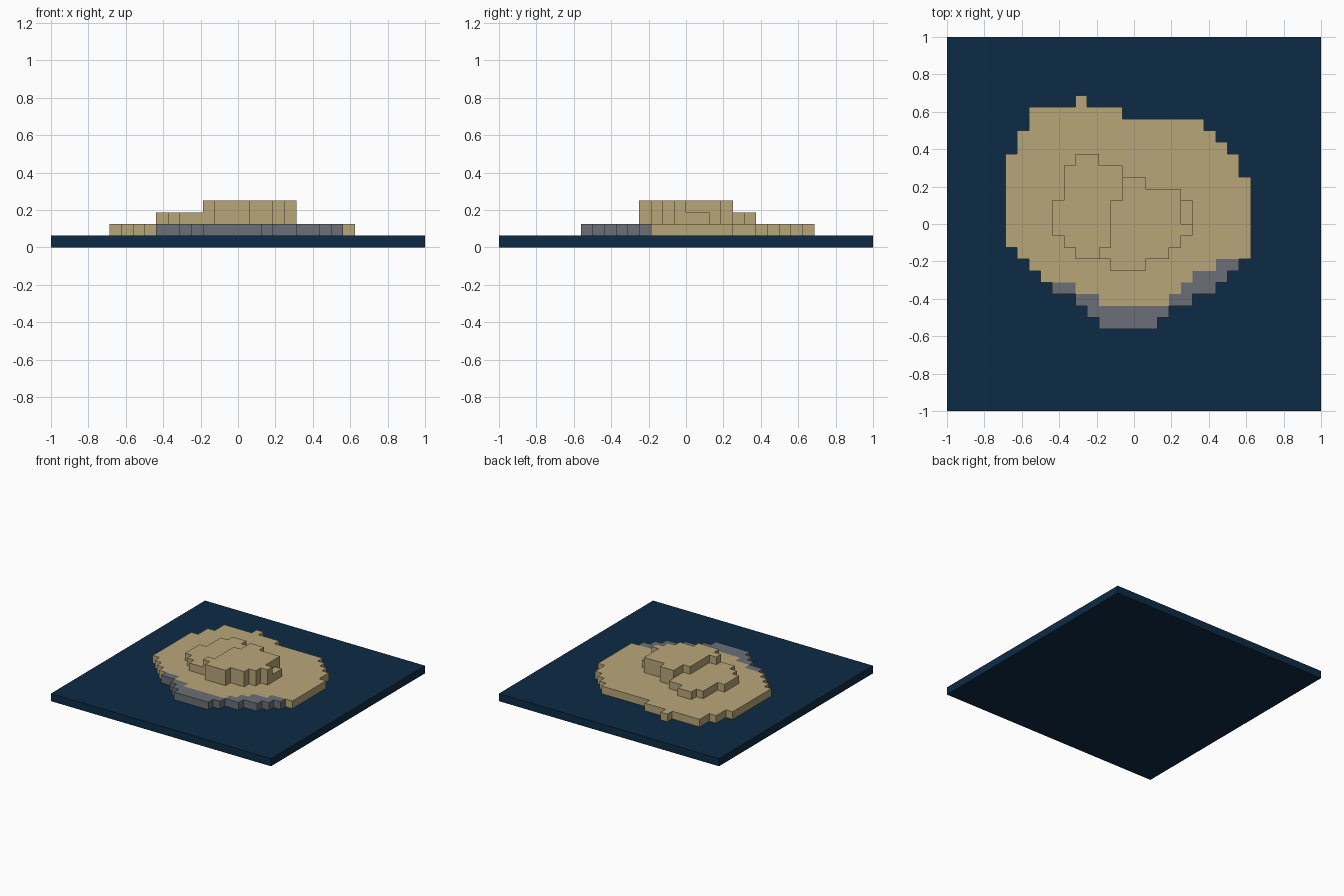
import bpy
import bmesh

CELL = 1 / 16  # grid cell size; each terrain layer is one cell thick

cube = bpy.data.objects.get("Cube")
if cube:
    bpy.data.objects.remove(cube, do_unlink=True)


def make_material(name, rgb):
    linear = [((c / 255 + 0.055) / 1.055) ** 2.4 for c in rgb] + [1.0]
    mat = bpy.data.materials.new(name)
    mat.use_nodes = True
    mat.diffuse_color = linear
    bsdf = mat.node_tree.nodes["Principled BSDF"]
    bsdf.inputs["Base Color"].default_value = linear
    bsdf.inputs["Roughness"].default_value = 0.9
    return mat


def stepped_slab(name, mat, top, rows, z0, z1):
    """Extrude a stepped outline; rows run from y = top towards the front,
    each holding its (left, right) limits in cells."""
    right, left = [], []
    for i, (a, b) in enumerate(rows):
        right += [(b, top - i), (b, top - i - 1)]
        left += [(a, top - i), (a, top - i - 1)]
    loop = left + right[::-1]
    # keep only true corners
    n = len(loop)
    corners = [p for i, p in enumerate(loop)
               if not (loop[i - 1][0] == p[0] == loop[(i + 1) % n][0]
                       or loop[i - 1][1] == p[1] == loop[(i + 1) % n][1]
                       or p == loop[i - 1])]
    bm = bmesh.new()
    face = bm.faces.new([bm.verts.new((x * CELL, y * CELL, z0 * CELL)) for x, y in corners])
    ext = bmesh.ops.extrude_face_region(bm, geom=[face], use_keep_orig=True)
    verts = [v for v in ext["geom"] if isinstance(v, bmesh.types.BMVert)]
    bmesh.ops.translate(bm, verts=verts, vec=(0, 0, (z1 - z0) * CELL))
    bmesh.ops.recalc_face_normals(bm, faces=bm.faces)
    mesh = bpy.data.meshes.new(name)
    bm.to_mesh(mesh)
    bm.free()
    mesh.materials.append(mat)
    obj = bpy.data.objects.new(name, mesh)
    bpy.context.collection.objects.link(obj)
    return obj


water = make_material("deep water blue", (13, 43, 69))
sand = make_material("sand", (185, 166, 122))
stone = make_material("grey stone", (107, 112, 119))

# Square sea slab
stepped_slab("sea_base", water, 16, [(-16, 16)] * 32, 0, 1)

# Main sand island
island = ([(-5, -4), (-9, -1), (-9, 6), (-10, 7), (-10, 8)]
          + [(-11, 9)] * 2 + [(-11, 10)] * 6
          + [(-10, 10), (-9, 7), (-8, 5), (-5, 4), (-3, 3)])
stepped_slab("sand_island", sand, 11, island, 1, 2)

# Stone shore along the front edge
shore = {
    "stone_shore_left": (-3, [(7, 9), (5, 8), (4, 7), (3, 5)]),
    "stone_shore_front": (-7, [(-4, 3), (-3, 2)]),
    "stone_shore_right_outer": (-5, [(-7, -5)]),
    "stone_shore_right_inner": (-6, [(-5, -3)]),
}
for name, (top, rows) in shore.items():
    stepped_slab(name, stone, top, rows, 1, 2)

# Low terrace and the small ledge on the other side of the hill
low = ([(-5, -3)] + [(-6, -1)] * 3 + [(-7, -2)] * 3 + [(-6, -2), (-5, -3)])
stepped_slab("low_terrace", sand, 6, low, 2, 3)
stepped_slab("side_ledge", sand, 2, [(4, 5)] * 2, 2, 3)

# High terrace
high = [(-1, 1), (-1, 4), (-2, 4), (-2, 4), (-2, 5), (-2, 4), (-3, 3), (-2, 1)]
stepped_slab("high_terrace", sand, 4, high, 2, 4)
